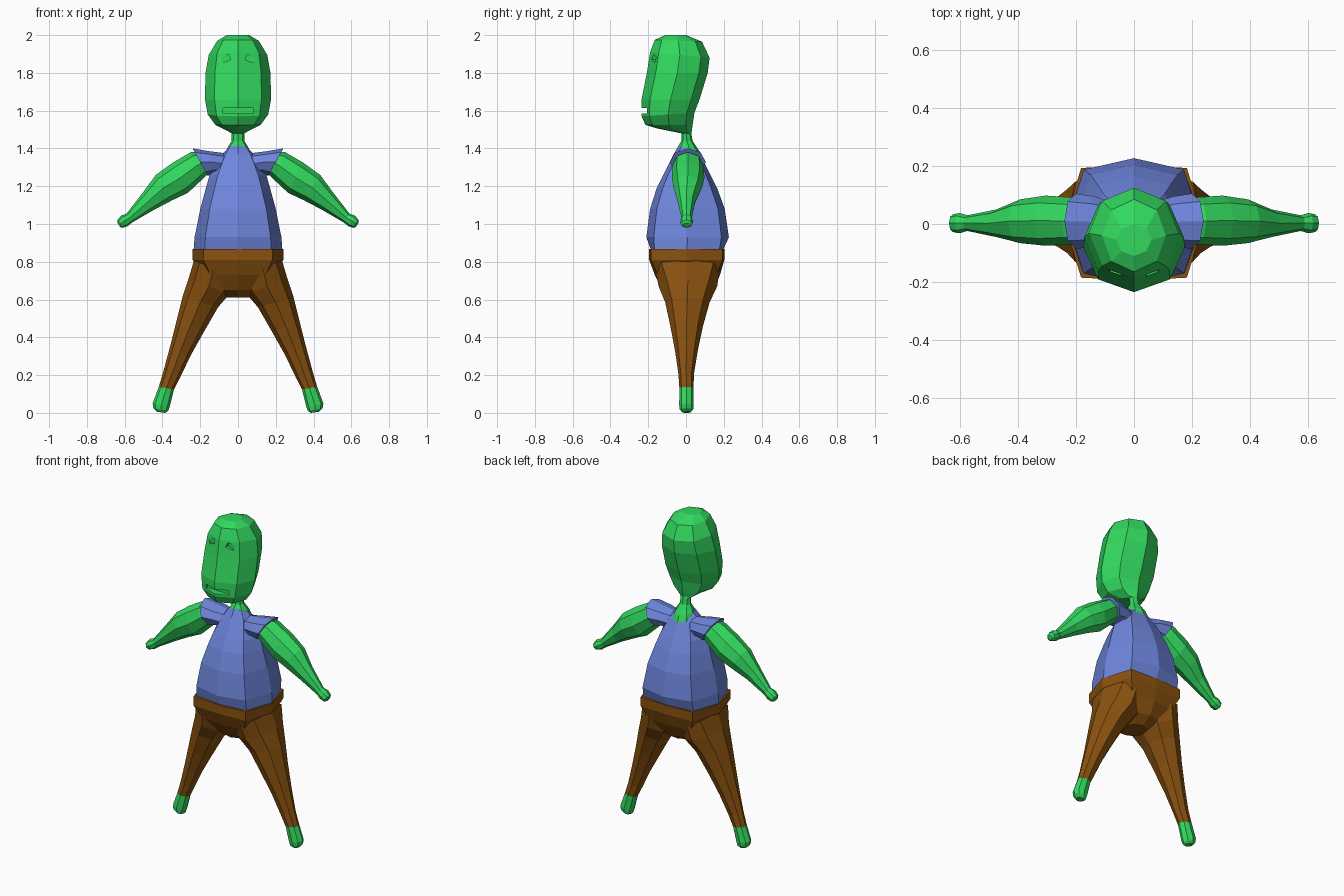
import bpy, bmesh, math
from mathutils import Vector


def material(name, rgb):
    m = bpy.data.materials.new(name)
    m.diffuse_color = (*rgb, 1)
    return m


GREEN = material("green skin", (0.032, 0.69, 0.114))
BLUE = material("blue shirt", (0.156, 0.235, 0.716))
BROWN = material("brown trousers", (0.255, 0.084, 0.005))


def ring(a, b, front, back, tilt=0.0, dx=0.71, dy=0.71):
    """Octagon through xz points a and b, from y=front to y=back; tilt raises the front."""
    cx, cz, ux, uz = (a[0] + b[0]) / 2, (a[1] + b[1]) / 2, (a[0] - b[0]) / 2, (a[1] - b[1]) / 2
    cy, uy = (front + back) / 2, (back - front) / 2
    pts = []
    for i in range(8):
        c, s = math.cos(i * math.pi / 4), math.sin(i * math.pi / 4)
        if i % 2:
            c, s = math.copysign(dx, c), math.copysign(dy, s)
        pts.append(Vector((cx + c * ux, cy + s * uy, cz + c * uz - s * tilt)))
    return pts


def level(w, z, front, back, tilt=0.0, dx=0.71, dy=0.71):
    return ring((w, z), (-w, z), front, back, tilt, dx, dy)


def loft(name, rings, mat, side=1):
    """Skin a list of octagons, capped at both ends."""
    bm = bmesh.new()
    vs = [[bm.verts.new((p.x * side, p.y, p.z)) for p in r] for r in rings]
    for r, q in zip(vs, vs[1:]):
        for i in range(8):
            j = (i + 1) % 8
            bm.faces.new((r[i], r[j], q[j], q[i]))
    bm.faces.new(vs[0])
    bm.faces.new(vs[-1])
    bmesh.ops.recalc_face_normals(bm, faces=bm.faces)
    me = bpy.data.meshes.new(name)
    bm.to_mesh(me)
    bm.free()
    me.materials.append(mat)
    ob = bpy.data.objects.new(name, me)
    bpy.context.collection.objects.link(ob)
    return ob


def carve(target, loc, size, roll=0.0):
    """Cut a box-shaped recess."""
    bpy.ops.mesh.primitive_cube_add(size=1, location=loc, rotation=(0, roll, 0))
    cutter = bpy.context.object
    cutter.scale = size
    cutter.hide_render = True
    cutter.data.materials.append(GREEN)
    mod = target.modifiers.new("recess", 'BOOLEAN')
    mod.operation, mod.solver, mod.object = 'DIFFERENCE', 'EXACT', cutter
    bpy.context.view_layer.objects.active = target
    bpy.ops.object.modifier_apply(modifier=mod.name)
    bpy.data.objects.remove(cutter)


# Head and neck
head = loft("head_and_neck", [
    level(0.06, 2.00, -0.11, 0.0),
    level(0.11, 1.97, -0.165, 0.085, 0.005),
    level(0.155, 1.895, -0.19, 0.125, 0.015),
    level(0.172, 1.80, -0.207, 0.115),
    level(0.175, 1.66, -0.235, 0.072),
    level(0.16, 1.58, -0.235, 0.045, -0.01),
    level(0.12, 1.525, -0.215, 0.035),
    level(0.06, 1.495, -0.15, 0.03, 0.01),
    level(0.034, 1.48, -0.025, 0.028),
    level(0.034, 1.44, -0.025, 0.035),
    level(0.058, 1.40, -0.04, 0.072, 0.015),
    level(0.07, 1.36, -0.045, 0.088, 0.015)], GREEN)

# Eyes and mouth
for s in (1, -1):
    carve(head, (s * 0.065, -0.18, 1.876), (0.045, 0.045, 0.03), s * 0.35)
carve(head, (0, -0.23, 1.60), (0.16, 0.08, 0.03))

# Shirt body
loft("shirt", [
    level(0.06, 1.395, -0.04, 0.06, 0.02),
    level(0.095, 1.36, -0.065, 0.085, 0.01),
    level(0.15, 1.26, -0.12, 0.13, 0, 0.71, 0.8),
    level(0.17, 1.19, -0.155, 0.165, 0, 0.73, 0.8),
    level(0.20, 1.08, -0.19, 0.205, 0, 0.75, 0.82),
    level(0.23, 0.93, -0.21, 0.227, 0, 0.75, 0.82),
    level(0.235, 0.86, -0.185, 0.195, 0, 0.75, 0.9)], BLUE)

# Trouser waistband and seat
loft("trouser_seat", [
    level(0.24, 0.867, -0.195, 0.203, 0, 0.76, 0.95),
    level(0.24, 0.81, -0.195, 0.203, 0, 0.76, 0.95),
    level(0.195, 0.73, -0.165, 0.18, 0, 0.75, 0.9),
    level(0.11, 0.65, -0.125, 0.145, 0, 0.72, 0.8),
    level(0.065, 0.612, -0.07, 0.085)], BROWN)

for s, tag in ((1, "left"), (-1, "right")):
    # Sleeve
    loft(tag + "_sleeve", [
        ring((0.07, 1.375), (0.07, 1.26), -0.06, 0.075),
        ring((0.15, 1.385), (0.12, 1.27), -0.08, 0.095),
        ring((0.24, 1.40), (0.16, 1.255), -0.085, 0.105)], BLUE, s)
    # Arm and hand
    loft(tag + "_arm", [
        ring((0.215, 1.38), (0.15, 1.275), -0.065, 0.085),
        ring((0.25, 1.38), (0.185, 1.24), -0.07, 0.092),
        ring((0.345, 1.325), (0.265, 1.165), -0.075, 0.098),
        ring((0.435, 1.26), (0.35, 1.125), -0.066, 0.085),
        ring((0.505, 1.165), (0.445, 1.075), -0.045, 0.05),
        ring((0.59, 1.055), (0.56, 1.008), -0.024, 0.03),
        ring((0.618, 1.045), (0.585, 0.988), -0.032, 0.038),
        ring((0.638, 1.022), (0.61, 0.98), -0.028, 0.034),
        ring((0.638, 1.005), (0.622, 0.982), -0.015, 0.02)], GREEN, s)
    # Trouser leg
    loft(tag + "_trouser_leg", [
        ring((0.232, 0.81), (0.03, 0.72), -0.165, 0.18, 0, 0.71, 0.8),
        ring((0.262, 0.71), (0.045, 0.63), -0.145, 0.165),
        ring((0.295, 0.61), (0.105, 0.56), -0.11, 0.125),
        ring((0.325, 0.49), (0.18, 0.43), -0.083, 0.09),
        ring((0.36, 0.35), (0.25, 0.305), -0.058, 0.062),
        ring((0.395, 0.22), (0.305, 0.19), -0.04, 0.042),
        ring((0.42, 0.135), (0.338, 0.125), -0.035, 0.04)], BROWN, s)
    # Foot
    loft(tag + "_foot", [
        ring((0.42, 0.137), (0.338, 0.127), -0.035, 0.04),
        ring((0.452, 0.05), (0.362, 0.03), -0.036, 0.041),
        ring((0.448, 0.025), (0.37, 0.01), -0.033, 0.038),
        ring((0.43, 0.006), (0.385, 0.0), -0.02, 0.025)], GREEN, s)
